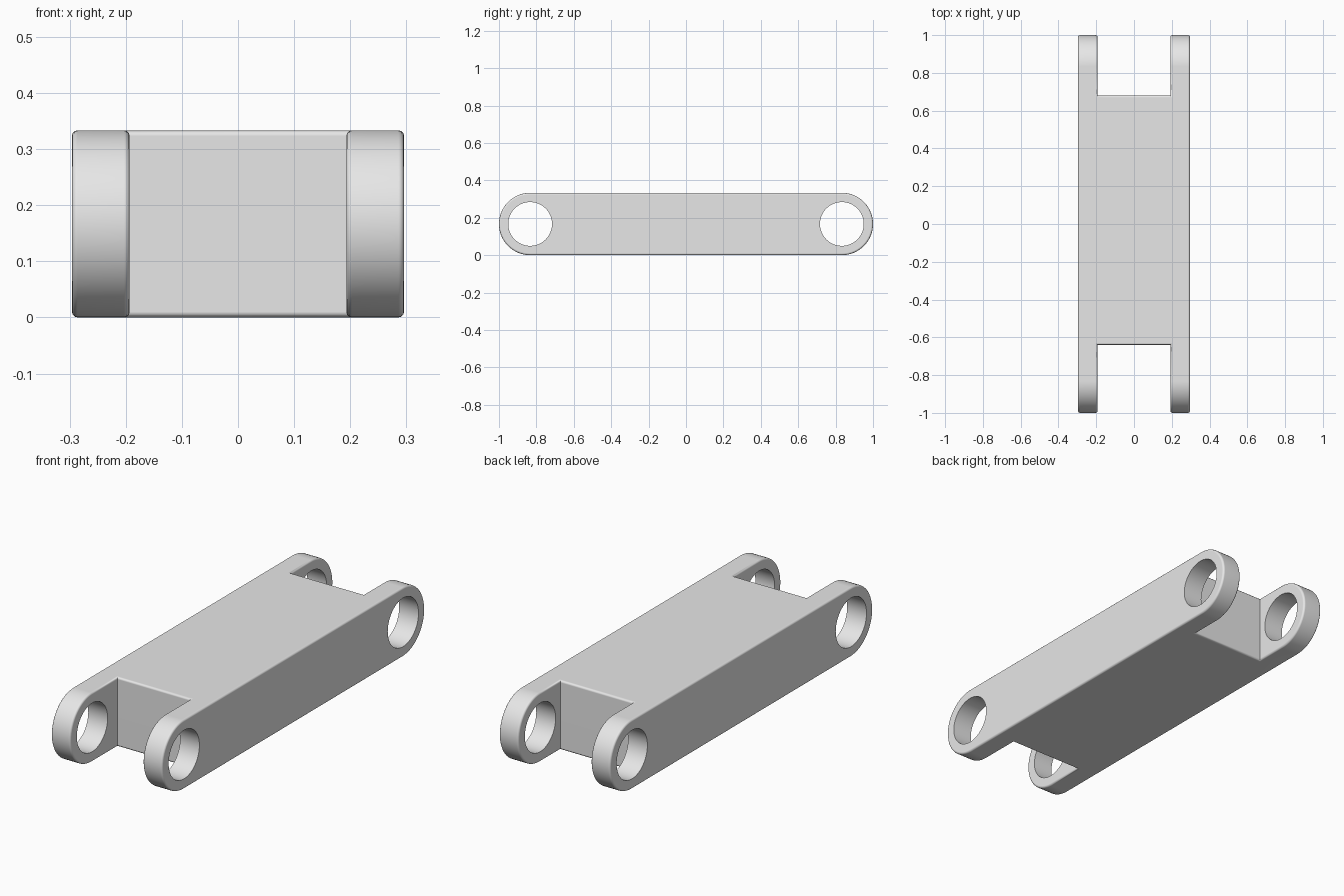
import bpy, bmesh
from math import pi, cos, sin
from mathutils import Matrix

HALF_W, FORK_X = 0.296, 0.193       # outer half width, inner face of the fork arms
R, PIN_Y, PIN_R = 0.1667, 0.8333, 0.117
WEB_FRONT, WEB_BACK = -0.64, 0.68   # ends of the solid middle
ARC = 32

default = bpy.data.objects.get("Cube")
if default:
    bpy.data.objects.remove(default, do_unlink=True)

grey = bpy.data.materials.new("light grey")
grey.use_nodes = True
colour = (0.8, 0.8, 0.8, 1)
grey.diffuse_color = colour
grey.node_tree.nodes["Principled BSDF"].inputs["Base Color"].default_value = colour


def add_object(name, bm):
    bmesh.ops.recalc_face_normals(bm, faces=bm.faces)
    mesh = bpy.data.meshes.new(name)
    bm.to_mesh(mesh)
    bm.free()
    mesh.materials.append(grey)
    ob = bpy.data.objects.new(name, mesh)
    bpy.context.collection.objects.link(ob)
    return ob


def cut(ob, cutters):
    """Subtract the cutters, bake the result and remove the cutters."""
    for c in cutters:
        c.hide_render = True
        mod = ob.modifiers.new("cut", 'BOOLEAN')
        mod.operation, mod.solver, mod.object = 'DIFFERENCE', 'EXACT', c
    graph = bpy.context.evaluated_depsgraph_get()
    mesh = bpy.data.meshes.new_from_object(ob.evaluated_get(graph))
    ob.modifiers.clear()
    ob.data = mesh
    for c in cutters:
        bpy.data.objects.remove(c, do_unlink=True)


def slot_cutter(y0, y1):
    bm = bmesh.new()
    bmesh.ops.create_cube(bm, size=1)
    bmesh.ops.scale(bm, vec=(2 * FORK_X, y1 - y0, 1), verts=bm.verts)
    bmesh.ops.translate(bm, vec=(0, (y0 + y1) / 2, R), verts=bm.verts)
    return add_object("slot_cutter", bm)


def pin_cutter(y):
    bm = bmesh.new()
    bmesh.ops.create_cone(bm, cap_ends=True, segments=64, radius1=PIN_R,
                          radius2=PIN_R, depth=1,
                          matrix=Matrix.Translation((0, y, R)) @ Matrix.Rotation(pi / 2, 4, 'Y'))
    return add_object("pin_cutter", bm)


# Link body: round-ended side profile extruded across the width
bm = bmesh.new()
profile = []
for side in (1, -1):
    for i in range(ARC + 1):
        a = -pi / 2 + pi * i / ARC
        profile.append(bm.verts.new((-HALF_W, side * (PIN_Y + R * cos(a)), R + side * R * sin(a))))
face = bm.faces.new(profile)
ext = bmesh.ops.extrude_face_region(bm, geom=[face])
bmesh.ops.translate(bm, vec=(2 * HALF_W, 0, 0),
                    verts=[v for v in ext["geom"] if isinstance(v, bmesh.types.BMVert)])
link = add_object("link_body", bm)

# Fork slots at both ends
cut(link, [slot_cutter(-1.5, WEB_FRONT), slot_cutter(WEB_BACK, 1.5)])

# Round the outer edges, leaving the inside corners of the slots sharp
bm = bmesh.new()
bm.from_mesh(link.data)
bmesh.ops.remove_doubles(bm, verts=bm.verts, dist=0.0001)
edges = [e for e in bm.edges if e.is_manifold and e.calc_face_angle_signed() > 0.6]
bmesh.ops.bevel(bm, geom=edges, offset=0.01, segments=3, profile=0.5,
                affect='EDGES', clamp_overlap=True)
bm.to_mesh(link.data)
bm.free()

# Pin holes through the fork arms
cut(link, [pin_cutter(-PIN_Y), pin_cutter(PIN_Y)])

# Smooth shading with crisp hole rims and flat sides
bpy.ops.object.select_all(action='DESELECT')
link.select_set(True)
bpy.context.view_layer.objects.active = link
bpy.ops.object.shade_smooth_by_angle(angle=pi / 5)
weighted = link.modifiers.new("flat sides", 'WEIGHTED_NORMAL')
weighted.keep_sharp = True
